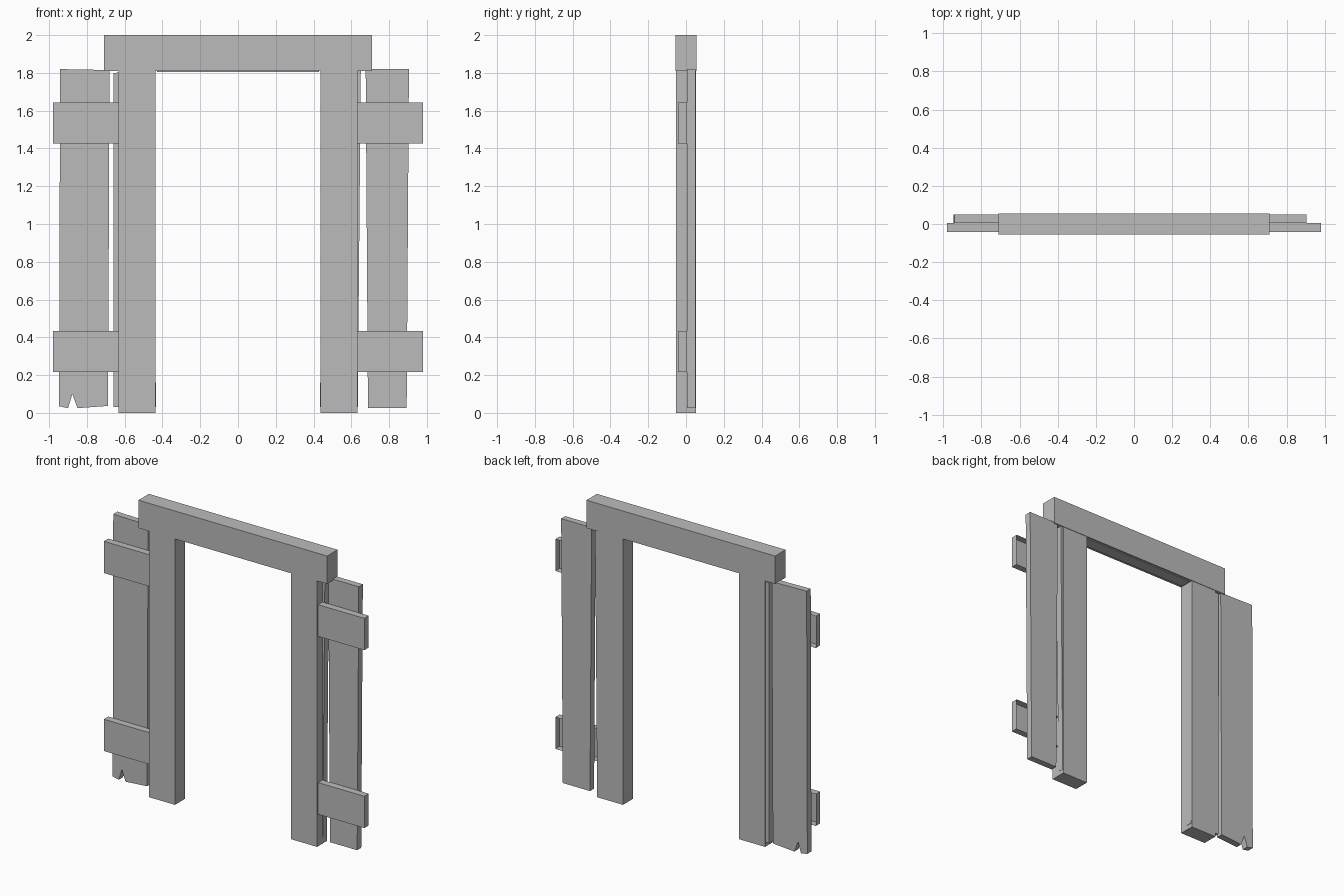
import bpy
import bmesh

cube = bpy.data.objects.get("Cube")
if cube:
    bpy.data.objects.remove(cube, do_unlink=True)

grey = bpy.data.materials.new("plain_grey")
grey.use_nodes = True
colour = (0.5, 0.5, 0.5, 1)
grey.diffuse_color = colour
grey.node_tree.nodes["Principled BSDF"].inputs["Base Color"].default_value = colour


def board(name, outline, front, back, open_back=False):
    """Extrude an x-z outline from the front to the back depth."""
    bm = bmesh.new()
    near = [bm.verts.new((x, front, z)) for x, z in outline]
    far = [bm.verts.new((x, back, z)) for x, z in outline]
    bm.faces.new(near)
    if not open_back:
        bm.faces.new(far[::-1])
    for i in range(len(outline)):
        j = (i + 1) % len(outline)
        bm.faces.new((near[j], near[i], far[i], far[j]))
    if not open_back:
        bmesh.ops.recalc_face_normals(bm, faces=bm.faces)
    mesh = bpy.data.meshes.new(name)
    bm.to_mesh(mesh)
    bm.free()
    mesh.materials.append(grey)
    obj = bpy.data.objects.new(name, mesh)
    bpy.context.collection.objects.link(obj)
    return obj


def rect(x0, x1, z0, z1):
    return [(x0, z0), (x1, z0), (x1, z1), (x0, z1)]


# Lintel with a thin liner showing underneath
board("lintel", rect(-0.71, 0.71, 1.81, 2), -0.056, 0.056)
board("lintel_liner", rect(-0.43, 0.43, 1.804, 1.83), -0.035, 0.045)

# Posts and the short cross battens, which are open at the back
for side, sign in (("left", 1), ("right", -1)):
    x0, x1 = sorted((sign * 0.437, sign * 0.632))
    board(side + "_post", rect(x0, x1, 0, 1.82), -0.053, 0.053)
    x0, x1 = sorted((sign * 0.6, sign * 0.98))
    for level, z in (("lower", 0.325), ("upper", 1.535)):
        board(f"{side}_{level}_batten", rect(x0, x1, z - 0.108, z + 0.108),
              -0.042, 0.005, open_back=True)

# Uneven inner planks, mostly buried in the posts
board("left_inner_plank", [(0.435, 0.03), (0.634, 0.03), (0.65, 1.81), (0.441, 1.81)],
      0.005, 0.049)
board("right_inner_plank", [(-0.66, 0.03), (-0.435, 0.03), (-0.441, 1.81), (-0.66, 1.8)],
      0.005, 0.049)

# Outer planks, the right one with a split at the bottom
board("left_outer_plank", [(0.688, 0.025), (0.893, 0.025), (0.905, 1.82), (0.676, 1.82)],
      0.005, 0.049)
board("right_outer_plank", [(-0.947, 0.035), (-0.9, 0.025), (-0.877, 0.1), (-0.85, 0.025),
                            (-0.688, 0.037), (-0.68, 1.815), (-0.942, 1.82)],
      0.005, 0.049)
